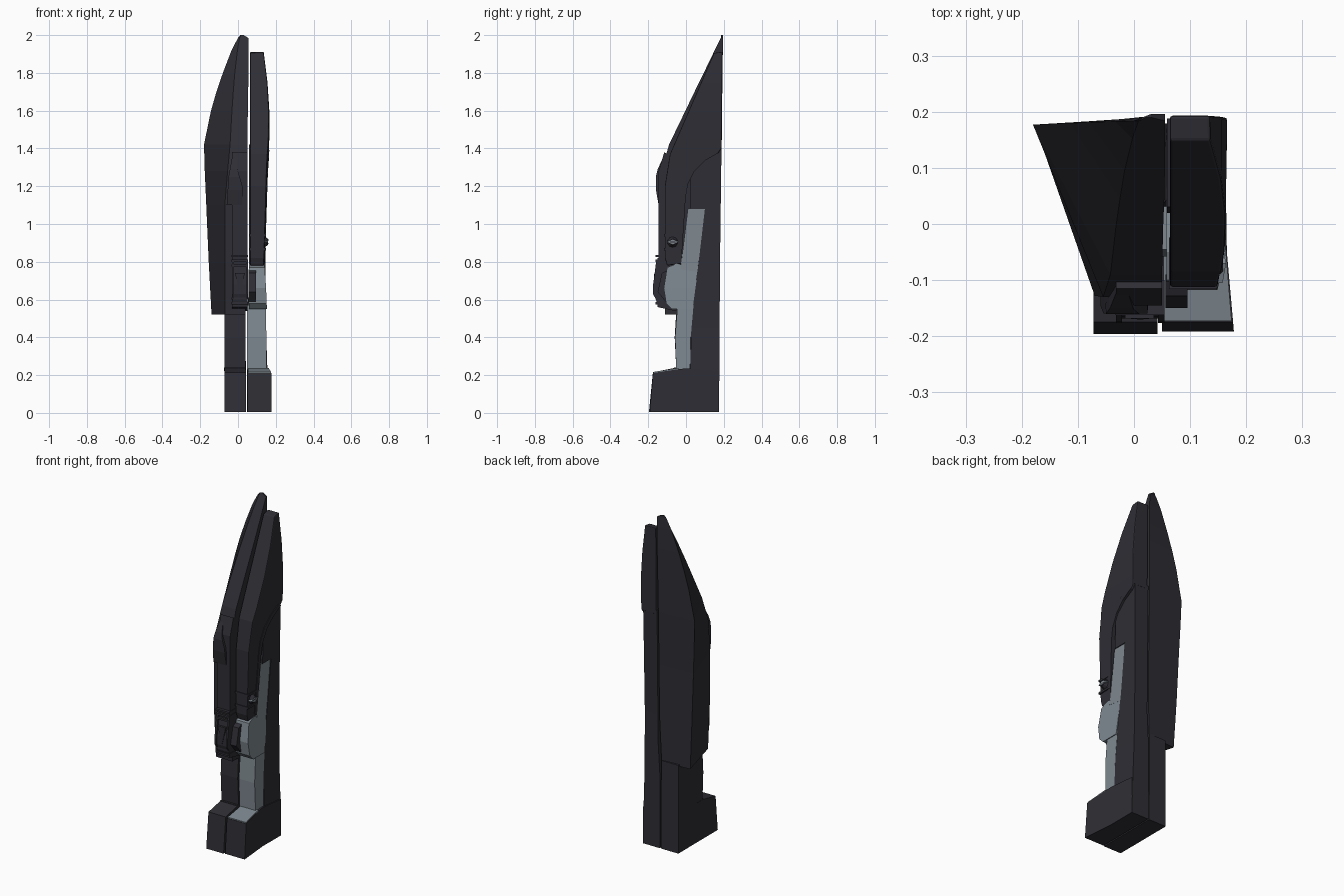
import bpy, bmesh, math
from mathutils import Vector


def material(name, rgb):
    m = bpy.data.materials.new(name)
    m.diffuse_color = (*rgb, 1)
    return m


DARK = material("charcoal", (0.028, 0.027, 0.035))
LIGHT = material("blue_grey", (0.21, 0.25, 0.28))


def finish(name, bm, mat, bevel=0):
    bmesh.ops.recalc_face_normals(bm, faces=bm.faces[:])
    me = bpy.data.meshes.new(name)
    bm.to_mesh(me)
    bm.free()
    me.materials.append(mat)
    ob = bpy.data.objects.new(name, me)
    bpy.context.collection.objects.link(ob)
    if bevel:
        b = ob.modifiers.new("edge_softening", 'BEVEL')
        b.width, b.segments, b.limit_method = bevel, 2, 'ANGLE'
        b.angle_limit = math.radians(40)
    return ob


def lerp(table, t):
    """Piecewise linear lookup."""
    if t <= table[0][0]:
        return table[0][1]
    for (a, u), (b, v) in zip(table, table[1:]):
        if t <= b:
            return u + (v - u) * (t - a) / (b - a)
    return table[-1][1]


def prism(name, mat, profile, xl, xr, cuts=(), bevel=0):
    """Side profile (y, z) spanned between xl and xr (numbers or functions)."""
    bm = bmesh.new()
    rings = [[bm.verts.new((s, y, z)) for y, z in profile] for s in (0, 1)]
    n = len(profile)
    for r in rings:
        bm.faces.new(r)
    for i in range(n):
        j = (i + 1) % n
        bm.faces.new((rings[0][i], rings[0][j], rings[1][j], rings[1][i]))
    for z in cuts:
        bmesh.ops.bisect_plane(bm, geom=bm.verts[:] + bm.edges[:] + bm.faces[:],
                               plane_co=(0, 0, z), plane_no=(0, 0, 1))
    for v in bm.verts:
        f = xr if v.co.x > 0.5 else xl
        v.co.x = f(v.co.y, v.co.z) if callable(f) else f
    return finish(name, bm, mat, bevel)


def box(name, mat, x, y, z, bevel=0):
    return prism(name, mat, [(y[0], z[0]), (y[1], z[0]), (y[1], z[1]), (y[0], z[1])],
                 x[0], x[1], (), bevel)


def loft(name, mat, levels):
    """Levels: z, front y, back y, left x at front, left x at back, right x."""
    bm = bmesh.new()
    rings = []
    for z, yf, yb, xf, xb, xr in levels:
        pts = [(xr, yf), (xf, yf), (xb, yb - 0.012), (xr, yb)]
        rings.append([bm.verts.new((x, y, z)) for x, y in pts])
    bm.faces.new(rings[0])
    bm.faces.new(rings[-1])
    for a, b in zip(rings, rings[1:]):
        for i in range(4):
            j = (i + 1) % 4
            bm.faces.new((a[i], a[j], b[j], b[i]))
    return finish(name, bm, mat)


# Left tower: flared wing wall rising to a slanted point
loft("left_wing", DARK, [
    (0.52, -0.11, 0.172, -0.068, -0.14, 0.04),
    (0.80, -0.125, 0.178, -0.07, -0.155, 0.05),
    (1.10, -0.128, 0.182, -0.07, -0.168, 0.05),
    (1.28, -0.13, 0.186, -0.055, -0.176, 0.05),
    (1.42, -0.09, 0.189, -0.042, -0.18, 0.05),
    (1.60, -0.003, 0.191, -0.032, -0.143, 0.052),
    (1.70, 0.045, 0.192, -0.025, -0.114, 0.054),
    (1.80, 0.094, 0.193, -0.017, -0.08, 0.055),
    (1.92, 0.152, 0.195, -0.003, -0.034, 0.055),
    (1.985, 0.184, 0.196, 0.008, 0.0, 0.055),
    (2.00, 0.190, 0.196, 0.015, 0.012, 0.03)])

# Left lower body and foot in one side profile
prism("left_base", DARK,
      [(-0.196, 0.005), (0.175, 0.005), (0.175, 0.53), (-0.05, 0.56), (-0.06, 0.4),
       (-0.052, 0.24), (-0.175, 0.215)], -0.072, lambda y, z: 0.042 if z < 0.23 else 0.04)
box("left_ankle_band", DARK, (-0.073, 0.04), (-0.064, 0.0), (0.222, 0.24))

# Front column with a rounded hood on top
prism("left_front_column", DARK,
      [(-0.15, 0.56), (-0.06, 0.54), (0.0, 0.56), (0.0, 1.3), (-0.115, 1.38),
       (-0.145, 1.28), (-0.145, 0.8)], -0.032, 0.05)
prism("column_hood", DARK,
      [(-0.145, 1.10), (-0.08, 1.10), (-0.08, 1.34), (-0.118, 1.36), (-0.15, 1.29),
       (-0.16, 1.25), (-0.159, 1.18)],
      lambda y, z: lerp([(1.1, -0.06), (1.25, -0.05), (1.36, -0.03)], z),
      lambda y, z: lerp([(1.1, 0.025), (1.2, 0.024), (1.28, 0.0), (1.36, -0.012)], z),
      (1.2, 1.28))

# Carved block on the column: bulging plate, bands, side rails and wedge
prism("column_ornament", DARK,
      [(-0.15, 0.57), (-0.1, 0.56), (-0.1, 0.83), (-0.15, 0.82), (-0.148, 0.78),
       (-0.166, 0.68), (-0.168, 0.63)], -0.028, 0.05)
for i, z in enumerate((0.575, 0.60, 0.775, 0.80, 0.825)):
    box(f"ornament_band_{i + 1}", DARK, (-0.034, 0.054), (-0.162, -0.1), (z, z + 0.011))
for side, x in (("left", -0.032), ("right", 0.043)):
    prism(f"ornament_rail_{side}", DARK,
          [(-0.158, 0.6), (-0.1, 0.6), (-0.1, 0.8), (-0.158, 0.8), (-0.174, 0.68),
           (-0.176, 0.63)], x, x + 0.011)
prism("ornament_wedge", DARK, [(-0.17, 0.64), (-0.14, 0.64), (-0.14, 0.74), (-0.168, 0.74)],
      lambda y, z: 0.008 if z < 0.7 else -0.016,
      lambda y, z: 0.014 if z < 0.7 else 0.036)

# Right tower: rear slab, foot and its pale upper surface
slab_x = [(0.0, 0.162), (0.22, 0.156), (0.45, 0.148), (0.8, 0.145), (1.1, 0.148), (1.4, 0.15)]
prism("right_rear_slab", DARK,
      [(0.02, 0.1), (0.175, 0.005), (0.18, 0.8), (0.188, 1.42), (0.03, 1.42), (0.02, 1.08),
       (0.1, 1.08), (0.065, 0.78), (0.03, 0.56)],
      lambda y, z: 0.048 if z < 0.6 else 0.059, lambda y, z: lerp(slab_x, z),
      (0.22, 0.45, 0.65))
prism("right_foot", DARK,
      [(-0.192, 0.005), (0.0, 0.005), (0.175, 0.005), (0.175, 0.22), (0.0, 0.236),
       (-0.05, 0.23), (-0.175, 0.211)], 0.05,
      lambda y, z: lerp([(-0.19, 0.178), (0.0, 0.161), (0.175, 0.162)], y))
prism("foot_top_plate", LIGHT,
      [(-0.173, 0.21), (-0.04, 0.23), (-0.04, 0.238), (-0.173, 0.217)], 0.053,
      lambda y, z: 0.174 if y < -0.1 else 0.163)

# Pale inner core: lower pillar, bulge and slanted side panel
prism("right_pillar", LIGHT,
      [(-0.052, 0.23), (0.022, 0.23), (0.025, 0.4), (0.04, 0.57), (-0.045, 0.57),
       (-0.058, 0.4)], 0.047,
      lambda y, z: lerp([(0.23, 0.152), (0.4, 0.15), (0.57, 0.148)], z))
prism("pillar_bulge", LIGHT,
      [(-0.075, 0.55), (0.035, 0.55), (0.065, 0.77), (-0.05, 0.79), (-0.1, 0.77),
       (-0.118, 0.66), (-0.105, 0.58)],
      0.058, lambda y, z: lerp([(0.55, 0.153), (0.7, 0.147), (0.79, 0.14)], z), (0.66,))
prism("bulge_ridge", DARK, [(-0.15, 0.64), (-0.1, 0.58), (-0.09, 0.76), (-0.128, 0.74)],
      0.056, 0.095)
prism("side_panel", LIGHT,
      [(-0.03, 0.76), (0.06, 0.745), (0.102, 1.082), (0.01, 1.082)], 0.07, 0.143)

# Right outer shell: arched lower edge, slanted roof
shell_x = [(0.78, 0.143), (1.1, 0.153), (1.3, 0.158), (1.45, 0.166), (1.6, 0.166),
           (1.75, 0.156), (1.91, 0.136)]
shell = [(-0.10, 0.78), (-0.112, 0.82), (-0.112, 1.2), (-0.085, 1.37), (0.148, 1.905),
         (0.193, 1.912), (0.188, 1.4), (0.17, 1.375), (0.1, 1.335), (0.045, 1.28),
         (0.01, 1.21), (-0.002, 1.14), (-0.025, 0.79)]
prism("right_shell", DARK, shell, 0.064,
      lambda y, z: lerp(shell_x, z) - 0.03 * max(0, 0.1 - y),
      (1.1, 1.3, 1.45, 1.6, 1.75), 0.005)

# Raised lip following the arch of the shell
arch = shell[7:]
lip = arch + [(y - 0.022, z + 0.018) for y, z in reversed(arch)]
prism("shell_lip", DARK, lip, 0.12,
      lambda y, z: lerp(shell_x, z) + 0.003 - 0.03 * max(0, 0.1 - y))

# Small fixture on the shell's side
for i, z in enumerate((0.86, 0.935)):
    box(f"fixture_band_{i + 1}", DARK, (0.062, 0.147), (-0.116, -0.024), (z, z + 0.012))
bm = bmesh.new()
bmesh.ops.create_cone(bm, cap_ends=True, segments=10, radius1=0.034, radius2=0.016, depth=0.026)
for v in bm.verts:
    v.co = Vector((v.co.z + 0.146, v.co.x - 0.07, v.co.y + 0.905))
finish("fixture_knob", bm, DARK)
prism("fixture_spike", LIGHT, [(-0.105, 0.905), (-0.07, 0.893), (-0.035, 0.905), (-0.07, 0.917)],
      0.14, lambda y, z: 0.164 if abs(y + 0.07) < 0.01 else 0.158)
